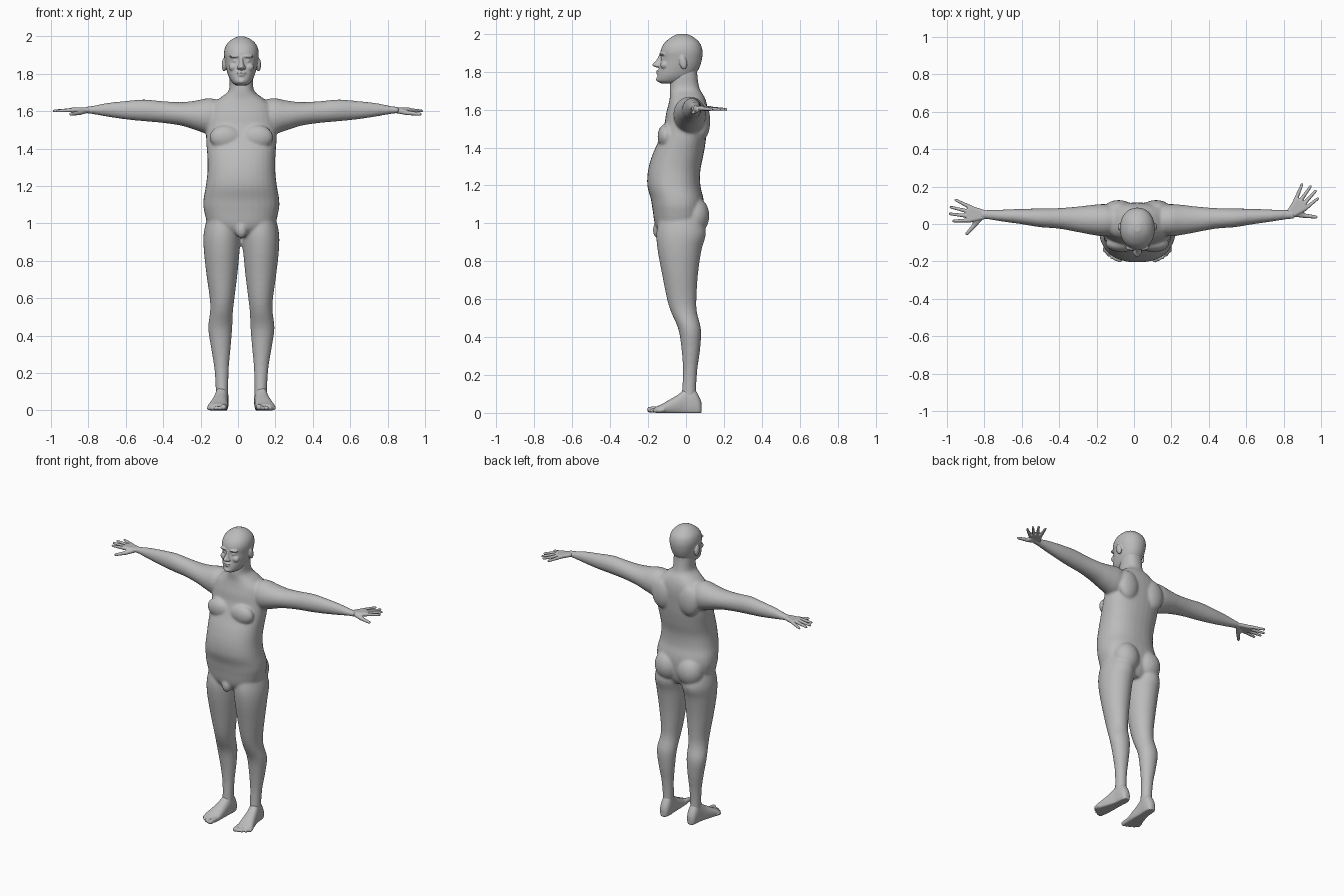
import bpy, bmesh, math
from mathutils import Vector, Matrix

cube = bpy.data.objects.get("Cube")
if cube:
    bpy.data.objects.remove(cube)

MID = 0.018          # body midline
SIDES = 32

clay = bpy.data.materials.new("clay_grey")
clay.use_nodes = True
GREY = (0.5, 0.5, 0.5, 1)
clay.diffuse_color = GREY
clay.node_tree.nodes["Principled BSDF"].inputs["Base Color"].default_value = GREY


def spline(rings, steps=5):
    """Smoothly interpolate a list of ring settings."""
    rows = [Vector(r) for r in rings]
    out = []
    for i in range(len(rows) - 1):
        a, b = rows[max(i - 1, 0)], rows[i]
        c, d = rows[i + 1], rows[min(i + 2, len(rows) - 1)]
        for k in range(steps):
            t = k / steps
            out.append(b + (c - a) * (t / 2) + (a * 2 - b * 5 + c * 4 - d) * (t * t / 2)
                       + (b * 3 - a - c * 3 + d) * (t ** 3 / 2))
    return out + [rows[-1]]


def loft(bm, rings, place, power=2.0):
    """Skin closed superellipse rings; place(ring, c, s) gives each point."""
    loops = []
    for ring in spline(rings):
        loop = []
        for k in range(SIDES):
            a = math.tau * k / SIDES
            c, s = math.cos(a), math.sin(a)
            c = math.copysign(abs(c) ** (2 / power), c)
            s = math.copysign(abs(s) ** (2 / power), s)
            loop.append(bm.verts.new(place(ring, c, s)))
        loops.append(loop)
    faces = [bm.faces.new(loops[0]), bm.faces.new(loops[-1])]
    for p, q in zip(loops, loops[1:]):
        for k in range(SIDES):
            n = (k + 1) % SIDES
            faces.append(bm.faces.new((p[k], p[n], q[n], q[k])))
    bmesh.ops.recalc_face_normals(bm, faces=faces)


def upright(side=0):
    """Rings (z, front, back, half width, x offset) stacked upwards."""
    def place(r, c, s):
        return (MID + side * r[4] + r[3] * c, (r[1] + r[2]) / 2 + (r[2] - r[1]) / 2 * s, r[0])
    return place


def ball(bm, x, y, z, a, b, c, tilt=0):
    m = (Matrix.Translation((MID + x, y, z)) @ Matrix.Rotation(tilt, 4, 'X')
         @ Matrix.Diagonal((a, b, c, 1)))
    bmesh.ops.create_uvsphere(bm, u_segments=24, v_segments=16, radius=1, matrix=m)


def hull(bm, points):
    """Convex skin around spheres given as (position, radius)."""
    tmp = bmesh.new()
    for p, r in points:
        bmesh.ops.create_icosphere(tmp, subdivisions=3, radius=r, matrix=Matrix.Translation(p))
    res = bmesh.ops.convex_hull(tmp, input=tmp.verts[:])
    bmesh.ops.delete(tmp, geom=list({g for g in res["geom_interior"] + res["geom_unused"]
                                     if isinstance(g, bmesh.types.BMVert)}), context='VERTS')
    me = bpy.data.meshes.new("hull_part")
    tmp.to_mesh(me)
    tmp.free()
    bm.from_mesh(me)
    bpy.data.meshes.remove(me)


def fuse(name, bm, voxel, smooth):
    """Blend overlapping volumes into one smooth skin."""
    me = bpy.data.meshes.new(name)
    bm.to_mesh(me)
    bm.free()
    me.materials.append(clay)
    ob = bpy.data.objects.new(name, me)
    bpy.context.collection.objects.link(ob)
    rm = ob.modifiers.new("blend", 'REMESH')
    rm.mode = 'VOXEL'
    rm.voxel_size = voxel
    rm.use_smooth_shade = True
    sm = ob.modifiers.new("soften", 'SMOOTH')
    sm.factor = 0.5
    sm.iterations = smooth


# Torso and neck
body = bmesh.new()
loft(body, [(.93, -.12, .06, .09, 0), (.98, -.16, .085, .17, 0), (1.07, -.176, .095, .2, 0),
            (1.13, -.186, .092, .202, 0), (1.2, -.204, .076, .19, 0), (1.28, -.2, .076, .181, 0),
            (1.36, -.178, .092, .182, 0), (1.44, -.143, .105, .188, 0), (1.52, -.115, .112, .188, 0),
            (1.58, -.105, .115, .18, 0), (1.63, -.092, .11, .165, 0), (1.67, -.085, .096, .115, 0),
            (1.71, -.086, .072, .068, 0), (1.78, -.082, .06, .063, 0), (1.83, -.08, .06, .062, 0)],
     upright(), 2.3)
ball(body, 0, -.145, .965, .032, .03, .045)

for side in (-1, 1):
    # Chest, shoulder blades and seat
    ball(body, side * .085, -.105, 1.46, .085, .045, .065)
    ball(body, side * .1, .085, 1.54, .075, .043, .1)
    ball(body, side * .085, .045, 1.04, .088, .078, .1)
    # Leg
    loft(body, [(1.04, -.14, .08, .08, .1), (.95, -.156, .105, .098, .103), (.86, -.15, .082, .096, .105),
                (.73, -.126, .063, .083, .104), (.6, -.1, .055, .066, .103), (.53, -.078, .058, .061, .106),
                (.44, -.04, .079, .064, .113), (.34, -.024, .075, .053, .11), (.23, -.016, .06, .039, .106),
                (.13, -.02, .054, .034, .104), (.05, -.03, .058, .033, .104)], upright(side))
    # Arm: rings (x, y, z, depth, height)
    loft(body, [(.08, .02, 1.57, .07, .08), (.17, .02, 1.573, .086, .096), (.24, .022, 1.577, .08, .08),
                (.32, .025, 1.585, .068, .063), (.42, .03, 1.595, .055, .058), (.52, .033, 1.604, .05, .058),
                (.62, .04, 1.605, .041, .049), (.72, .045, 1.607, .032, .036), (.8, .05, 1.606, .025, .021),
                (.84, .05, 1.606, .024, .017)],
         lambda r, c, s: (MID + side * r[0], r[1] + r[3] * c, r[2] + r[4] * s))
fuse("body", body, .008, 5)

# Head
head = bmesh.new()
loft(head, [(1.738, -.13, -.03, .028, 0), (1.752, -.152, .02, .048, 0), (1.78, -.15, .045, .066, 0),
            (1.82, -.142, .07, .079, 0), (1.865, -.134, .084, .088, 0), (1.91, -.134, .087, .093, 0),
            (1.95, -.115, .074, .083, 0), (1.982, -.078, .04, .054, 0), (2.0, -.04, .0, .015, 0)],
     upright(), 2.15)
loft(head, [(1.89, -.141, -.11, .009, 0), (1.862, -.156, -.11, .011, 0), (1.838, -.178, -.11, .018, 0),
            (1.826, -.168, -.11, .016, 0), (1.822, -.15, -.11, .01, 0)], upright())
ball(head, 0, -.137, 1.804, .027, .02, .007)
ball(head, 0, -.136, 1.791, .023, .021, .007)
ball(head, 0, -.138, 1.76, .024, .02, .016)
for side in (-1, 1):
    ball(head, side * .032, -.122, 1.893, .032, .02, .009)
    ball(head, side * .033, -.116, 1.868, .015, .016, .011)
    ball(head, side * .042, -.113, 1.835, .026, .022, .022)
    ball(head, side * .016, -.15, 1.832, .008, .013, .009)
    ball(head, side * .092, -.015, 1.848, .013, .02, .037, .2)
fuse("head", head, .004, 3)

# Hands: finger (knuckle out, knuckle forward, tip out, tip forward)
FINGERS = [(.08, -.036, .155, -.078), (.09, -.015, .182, -.04),
           (.092, .008, .186, -.004), (.086, .03, .168, .034)]
for name, side, yaw in (("right_hand", -1, 0), ("left_hand", 1, .72)):
    hand = bmesh.new()

    def spot(u, v, w=0):
        x = u * math.cos(yaw) + v * math.sin(yaw)
        y = u * math.sin(yaw) - v * math.cos(yaw)
        return Vector((MID + side * (.815 + x), .05 + y, 1.606 + w))

    hull(hand, [(spot(0, -.011), .013), (spot(0, .011), .013)]
         + [(spot(f[0], f[1]), .0125) for f in FINGERS])
    for f in FINGERS:
        hull(hand, [(spot(f[0] - .01, f[1]), .0115), (spot(f[2], f[3], -.005), .0075)])
    hull(hand, [(spot(.015, .008, -.004), .014), (spot(.055, .055, -.016), .0125),
                (spot(.05, .02, -.004), .012)])
    hull(hand, [(spot(.05, .05, -.015), .0125), (spot(.097, .102, -.022), .0085)])
    fuse(name, hand, .0035, 3)

# Feet: rings (y, x offset, half width, height)
for name, side in (("right_foot", -1), ("left_foot", 1)):
    foot = bmesh.new()
    loft(foot, [(.083, .103, .012, .05), (.07, .103, .028, .085), (.04, .103, .035, .13),
                (0, .106, .036, .13), (-.04, .112, .041, .098), (-.09, .12, .049, .068),
                (-.13, .127, .053, .045), (-.16, .124, .045, .033)],
         lambda r, c, s: (MID + side * (r[1] + r[2] * c), r[0], max(0, r[3] * (.4 + .6 * s))), 2.2)
    for k in range(5):
        x, tip, size = .092 + .0195 * k, -.19 + .003 * k * k, .017 if k == 0 else .012
        hull(foot, [((MID + side * x, -.12, size + .004), size),
                    ((MID + side * (x + .003), tip, size), size * .9)])
    fuse(name, foot, .004, 3)
